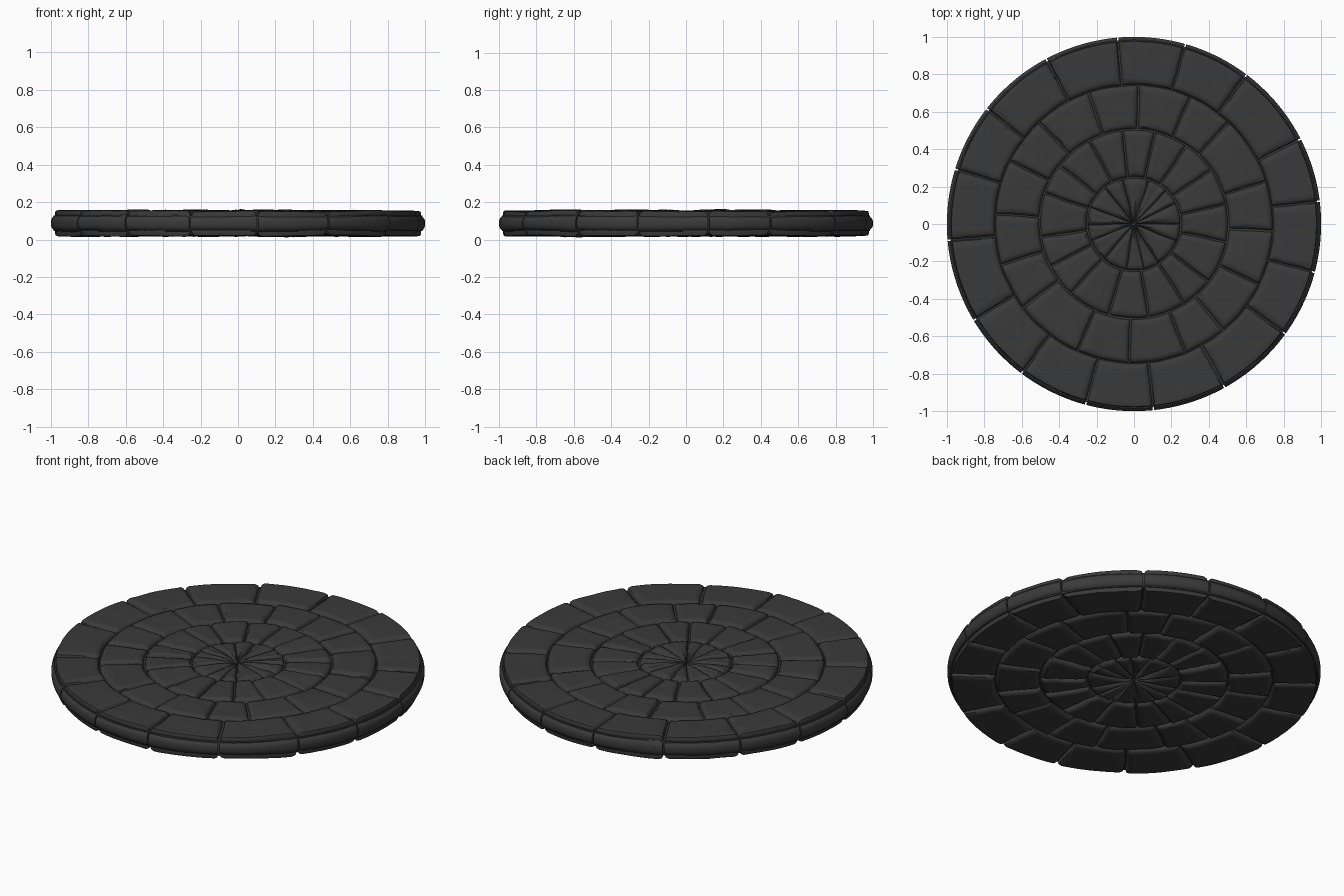
import bpy, bmesh, math, random
from mathutils import Vector, noise

random.seed(4)
cube = bpy.data.objects.get("Cube")
if cube:
    bpy.data.objects.remove(cube, do_unlink=True)

stone_mat = bpy.data.materials.new("dark grey stone")
stone_mat.use_nodes = True
COLOUR = (0.042, 0.042, 0.042, 1)
stone_mat.diffuse_color = COLOUR
bsdf = stone_mat.node_tree.nodes["Principled BSDF"]
bsdf.inputs["Base Color"].default_value = COLOUR
bsdf.inputs["Roughness"].default_value = 0.9

MID, HALF = 0.087, 0.068      # middle height and half thickness
GAP = 0.004                   # half width of a joint
ROUND, DEPTH = 0.024, 0.026   # worn edge width and drop

# Subdivided block that every stone is bent from
bm = bmesh.new()
bmesh.ops.create_cube(bm, size=2)
bmesh.ops.subdivide_edges(bm, edges=bm.edges[:], cuts=12, use_grid_fill=True)
block = bpy.data.meshes.new("stone block")
bm.to_mesh(block)
bm.free()


def finish(name, bm):
    mesh = bpy.data.meshes.new(name)
    bm.to_mesh(mesh)
    bm.free()
    mesh.materials.append(stone_mat)
    obj = bpy.data.objects.new(name, mesh)
    bpy.context.collection.objects.link(obj)
    bpy.ops.object.select_all(action="DESELECT")
    obj.select_set(True)
    bpy.context.view_layer.objects.active = obj
    bpy.ops.object.shade_smooth_by_angle(angle=math.radians(40))
    return obj


def bend_stone(verts, r0, r1, a0, a1):
    """Bend a block into a worn, chipped wedge of the paving."""
    lift = {1: random.uniform(-.004, .004), -1: random.uniform(-.004, .004)}
    tilt = random.uniform(-.004, .004)
    rough = random.uniform(.002, .008)
    rim = r1 > 0.99
    for v in verts:
        # crowd the grid towards the edges so they round off cleanly
        u, w, h = (math.sin(c * math.pi / 2) for c in v.co)
        r = r0 + (r1 - r0) * (u + 1) / 2
        a = a0 + (a1 - a0) * (w + 1) / 2
        side_gap = r * (a1 - a0) / 2 * (1 - abs(w))
        edge = min(r - r0 if r0 > 0.02 else 1, r1 - r, side_gap)
        t = 1 - min(edge / ROUND, 1)
        half = HALF - DEPTH * (1 - math.sqrt(max(0, 1 - t * t)))
        if rim:
            r -= 0.022 * abs(h) ** 3 * max(0, u) ** 6
        else:
            r -= GAP * u
        if r0 > 0.02:
            a -= GAP * w / r
        p = Vector((r * math.cos(a), r * math.sin(a), h * half))
        # uneven surface with shallow chips on the two broad faces
        s = 1 if h > 0 else -1
        q = p + Vector((0, 0, s * 3))
        bump = .003 * noise.noise(q * 6) - rough * max(0, noise.noise(q * 17))
        if r1 < 0.3:
            bump += .007 * noise.noise((math.cos(a) * 7, math.sin(a) * 7, s))
        p.z += s * abs(h) * (bump + lift[s] * .7 + tilt * w)
        # wobbly joints
        if not (rim and u > .5):
            p.x += .004 * noise.noise(q * 9)
            p.y += .004 * noise.noise(q * 9 + Vector((8, 0, 0)))
        p.z += MID
        v.co = p


def ring(name, r0, r1, joints):
    """Joints are angles in degrees, counted anticlockwise from +x."""
    bm = bmesh.new()
    angles = sorted(math.radians(j % 360) for j in joints)
    angles.append(angles[0] + math.tau)
    for a0, a1 in zip(angles, angles[1:]):
        start = len(bm.verts)
        bm.from_mesh(block)
        bm.verts.ensure_lookup_table()
        bend_stone(bm.verts[start:], r0, r1, a0, a1)
    return finish(name, bm)


ring("outer_ring_stones", 0.745, 1.0,
     (118, 95, 74, 53, 27, 7, -15, -36, -61, -84, -105, -127, -149, -175, 163, 142))
ring("third_ring_stones", 0.505, 0.745,
     (88, 66, 47, 18, -3, -26, -50, -68, -92, -114, -143, -163, 176, 153, 133, 109))
ring("second_ring_stones", 0.25, 0.505,
     (97, 77, 56, 35, 12, -11, -38, -58, -81, -105, -132, -153, -172, 161, 142, 118))
ring("centre_wedge_stones", 0.004, 0.25,
     [i * 360 / 14 + random.uniform(-6, 6) for i in range(14)])

# Mortar bed that closes the joints
bm = bmesh.new()
bmesh.ops.create_cone(bm, cap_ends=True, segments=96, radius1=0.985,
                      radius2=0.985, depth=0.084)
bmesh.ops.translate(bm, verts=bm.verts, vec=(0, 0, MID))
finish("mortar_bed", bm)

bpy.data.meshes.remove(block)
